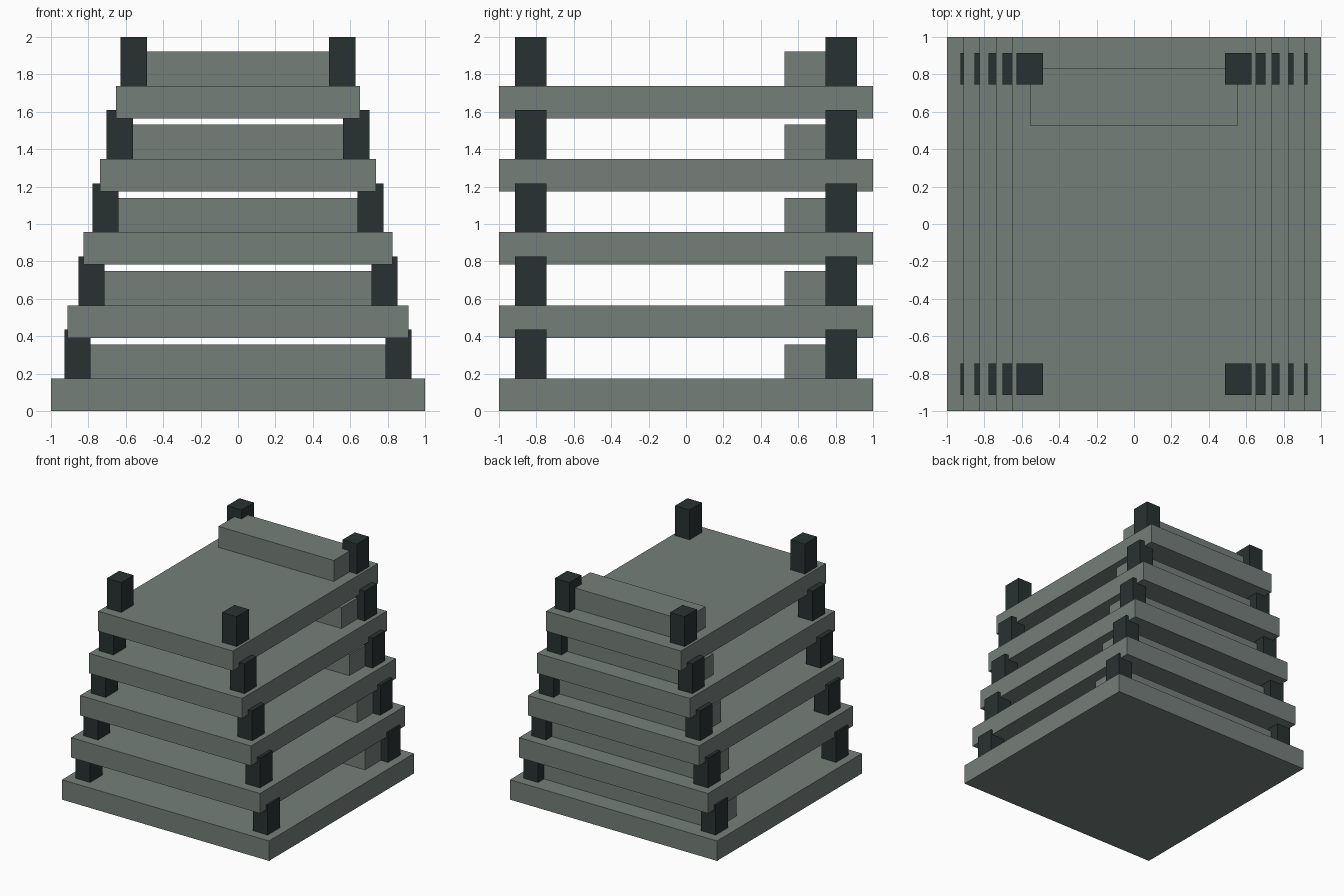
import bpy

if "Cube" in bpy.data.objects:
    bpy.data.objects.remove(bpy.data.objects["Cube"])


def material(name, color):
    m = bpy.data.materials.new(name)
    m.diffuse_color = (*color, 1.0)
    m.use_nodes = True
    m.node_tree.nodes["Principled BSDF"].inputs["Base Color"].default_value = m.diffuse_color
    return m


GREY = material("grey green", (0.178, 0.212, 0.194))
DARK = material("dark slate", (0.022, 0.032, 0.031))


def box(name, x, y, z, mat):
    """Box from (min, max) ranges on each axis."""
    verts = [(a, b, c) for c in z for b in y for a in x]
    faces = [(0, 2, 3, 1), (4, 5, 7, 6), (0, 1, 5, 4),
             (2, 6, 7, 3), (0, 4, 6, 2), (1, 3, 7, 5)]
    mesh = bpy.data.meshes.new(name)
    mesh.from_pydata(verts, [], faces)
    mesh.materials.append(mat)
    ob = bpy.data.objects.new(name, mesh)
    bpy.context.collection.objects.link(ob)
    return ob


UNIT = 2 / 92            # the stack is 92 units tall
SLAB_H, POST_H, PITCH = 8 * UNIT, 12 * UNIT, 18 * UNIT
BLOCK_H = 0.183
POST_X, POST_Y = 0.07, 0.085    # post half sizes

for i in range(5):
    z0 = i * PITCH
    top = z0 + SLAB_H
    half = 1 - 0.0872 * i        # slabs get narrower going up
    px, py = 0.858 - 0.0752 * i, 0.83

    # Floor slab
    box(f"slab_{i + 1}", (-half, half), (-1, 1), (z0, top), GREY)

    # Low block between the back posts
    box(f"back_block_{i + 1}", (-px, px), (0.526, 0.834), (top, top + BLOCK_H), GREY)

    # Four corner posts
    for side, sx in (("left", -1), ("right", 1)):
        for end, sy in (("front", -1), ("back", 1)):
            cx, cy = sx * px, sy * py
            box(f"{end}_{side}_post_{i + 1}",
                (cx - POST_X, cx + POST_X), (cy - POST_Y, cy + POST_Y),
                (top, top + POST_H), DARK)
